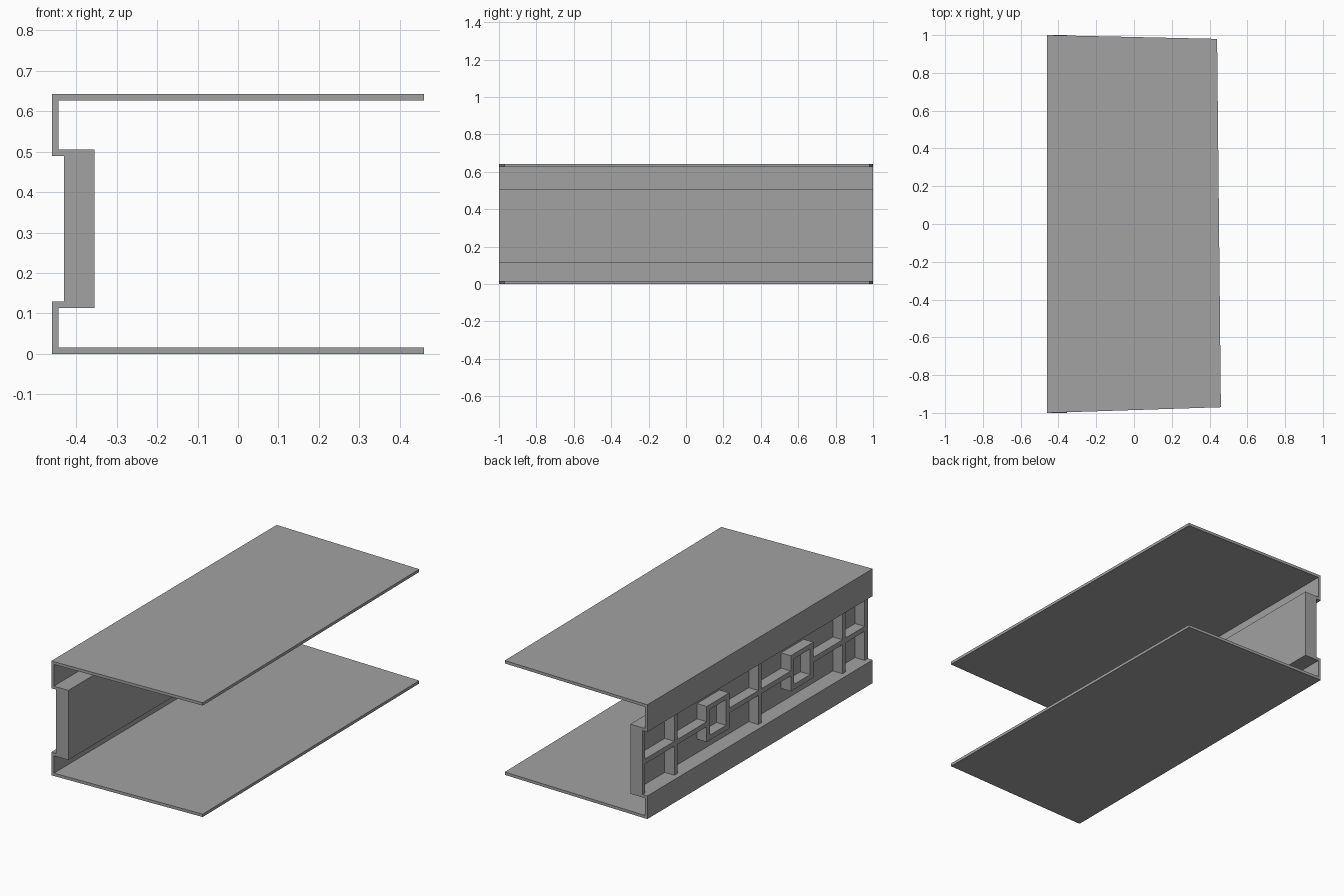
import bpy
import bmesh

cube = bpy.data.objects.get("Cube")
if cube:
    bpy.data.objects.remove(cube, do_unlink=True)

grey = bpy.data.materials.new("plain_grey")
grey.use_nodes = True
grey.diffuse_color = (0.36, 0.36, 0.36, 1)
grey.node_tree.nodes["Principled BSDF"].inputs["Base Color"].default_value = (0.36, 0.36, 0.36, 1)


def prism(name, outline, z0, z1):
    """Extrude an outline in x, y from z0 up to z1."""
    bm = bmesh.new()
    base = bm.faces.new([bm.verts.new((x, y, z0)) for x, y in outline])
    top = bmesh.ops.extrude_face_region(bm, geom=[base])["geom"]
    verts = [v for v in top if isinstance(v, bmesh.types.BMVert)]
    bmesh.ops.translate(bm, verts=verts, vec=(0, 0, z1 - z0))
    bmesh.ops.recalc_face_normals(bm, faces=bm.faces)
    mesh = bpy.data.meshes.new(name)
    bm.to_mesh(mesh)
    bm.free()
    mesh.materials.append(grey)
    obj = bpy.data.objects.new(name, mesh)
    bpy.context.collection.objects.link(obj)
    return obj


def box(name, x0, x1, y0, y1, z0, z1):
    return prism(name, [(x0, y0), (x1, y0), (x1, y1), (x0, y1)], z0, z1)


T = 0.016                      # sheet thickness
H = 0.642                      # total height
OUT, FACE, BACK, IN = -0.46, -0.43, -0.37, -0.354
LOW, HIGH = 0.13, 0.489        # opening between the two lips
slab = [(OUT, -1), (0.46, -0.97), (0.44, 0.98), (OUT, 1)]

# Floor and roof slabs with slightly skewed ends
prism("floor_slab", slab, 0, T)
prism("roof_slab", slab, H - T, H)

# Outer lips and the ledges that step in to the panel
box("lower_lip", OUT, OUT + T, -1, 1, T, LOW)
box("upper_lip", OUT, OUT + T, -1, 1, HIGH, H - T)
box("lower_ledge", OUT + T, IN, -1, 1, LOW - T, LOW)
box("upper_ledge", OUT + T, IN, -1, 1, HIGH, HIGH + T)

# Recessed back panel
box("back_panel", BACK, IN, -1, 1, LOW, HIGH)

# Lattice posts and end posts
MID, STEP, W = -0.043, 0.373, 0.014
for i in (-2, 0, 2):
    y = MID + i * STEP
    box("lattice_post", FACE, BACK, y - W, y + W, LOW, HIGH)
box("front_end_post", FACE, BACK, -1, -0.972, LOW, HIGH)
box("rear_end_post", FACE, BACK, 0.98, 1, LOW, HIGH)

# Square frames between the posts
R, ZC = 0.1, 0.307
for i in (-1, 1):
    y = MID + i * STEP
    for s in (-1, 1):
        e = y + s * (R - W)
        box("frame_side", FACE, BACK, e - W, e + W, ZC - R, ZC + R)
        z = ZC + s * (R - W)
        box("frame_rail", FACE, BACK, y - R + 2 * W, y + R - 2 * W, z - W, z + W)

# Middle rails, running from post to frame
stops = [(-0.972, -0.972)]
for i in range(-2, 3):
    half = R if i % 2 else W
    stops.append((MID + i * STEP - half, MID + i * STEP + half))
stops.append((0.98, 0.98))
for a, b in zip(stops, stops[1:]):
    box("middle_rail", FACE, BACK, a[1], b[0], ZC - W, ZC + W)
